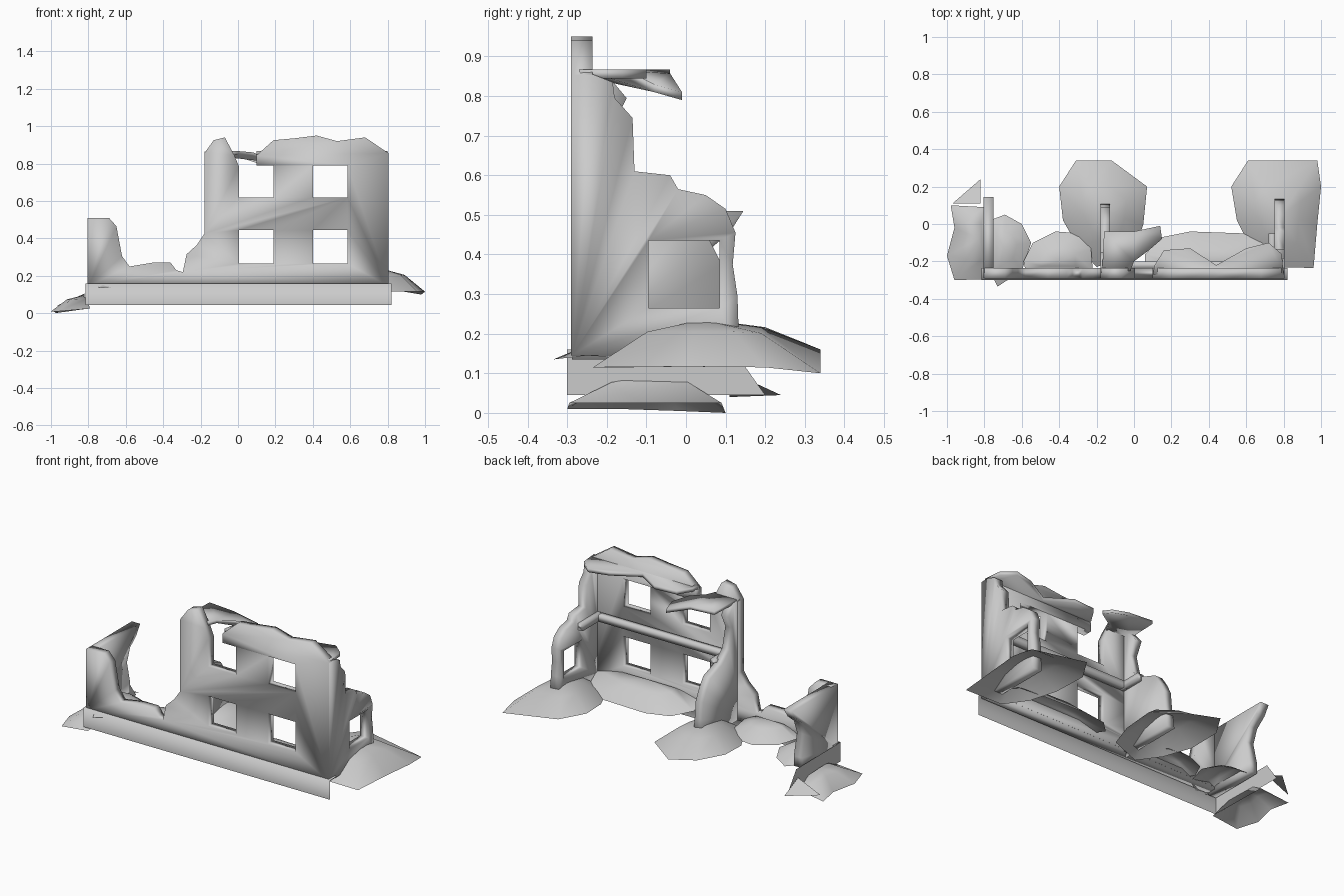
import bpy
import bmesh
from mathutils import Matrix, Vector

if "Cube" in bpy.data.objects:
    bpy.data.objects.remove(bpy.data.objects["Cube"])

ALONG_X = Matrix(((1, 0, 0, 0), (0, 0, -1, 0), (0, 1, 0, 0), (0, 0, 0, 1)))
ALONG_Y = Matrix(((0, 0, 1, 0), (1, 0, 0, 0), (0, 1, 0, 0), (0, 0, 0, 1)))


def smooth(ob):
    """Soft shading all over, as on a worn ruin."""
    bm = bmesh.new()
    bm.from_mesh(ob.data)
    bmesh.ops.remove_doubles(bm, verts=bm.verts, dist=1e-4)
    for f in bm.faces:
        f.smooth = True
    bm.to_mesh(ob.data)
    bm.free()


def add_mesh(name, verts, faces):
    me = bpy.data.meshes.new(name)
    me.from_pydata(verts, [], faces)
    ob = bpy.data.objects.new(name, me)
    bpy.context.collection.objects.link(ob)
    smooth(ob)
    return ob


def box(name, x0, x1, y0, y1, z0, z1):
    bpy.ops.mesh.primitive_cube_add(size=1, location=((x0 + x1) / 2, (y0 + y1) / 2, (z0 + z1) / 2))
    ob = bpy.context.object
    ob.name = name
    ob.scale = (x1 - x0, y1 - y0, z1 - z0)
    smooth(ob)


def rect(u0, u1, v0, v1):
    return [(u0, v0), (u1, v0), (u1, v1), (u0, v1)]


def wall(name, loops, basis, centre, thick):
    """Extruded outline; loops after the first are window holes."""
    cu = bpy.data.curves.new(name, 'CURVE')
    cu.dimensions, cu.fill_mode, cu.extrude = '2D', 'BOTH', thick / 2
    for pts in loops:
        s = cu.splines.new('POLY')
        s.points.add(len(pts) - 1)
        for p, (u, v) in zip(s.points, pts):
            p.co = (u, v, 0, 1)
        s.use_cyclic_u = True
    ob = bpy.data.objects.new(name, cu)
    bpy.context.collection.objects.link(ob)
    ob.matrix_world = Matrix.Translation(centre) @ basis
    bpy.ops.object.select_all(action='DESELECT')
    bpy.context.view_layer.objects.active = ob
    ob.select_set(True)
    bpy.ops.object.convert(target='MESH')
    smooth(bpy.context.object)


def mound(name, edge, peak):
    """Thin rubble sheet: edge loop, raised ring, peak."""
    pk = Vector(peak)
    outer = [Vector(p) for p in edge]
    inner = []
    for p in outer:
        q = p.lerp(pk, 0.5)
        q.z = p.z + (pk.z - p.z) * 0.75
        inner.append(q)
    n = len(outer)
    faces = [(i, (i + 1) % n, n + (i + 1) % n, n + i) for i in range(n)]
    faces += [(n + i, n + (i + 1) % n, 2 * n) for i in range(n)]
    add_mesh(name, outer + inner + [pk], faces)


def slab(name, top, thick):
    n = len(top)
    verts = top + [(x, y, z - thick) for x, y, z in top]
    faces = [tuple(range(n)), tuple(range(2 * n - 1, n - 1, -1))]
    faces += [(i, n + i, n + (i + 1) % n, (i + 1) % n) for i in range(n)]
    add_mesh(name, verts, faces)


# Ruined front wall with windows; upper left window is broken open at the top
front = [(-.8, .15), (-.8, .515), (-.69, .515), (-.65, .47), (-.62, .31), (-.58, .255),
         (-.46, .275), (-.36, .275), (-.33, .235), (-.295, .225), (-.275, .32), (-.22, .37),
         (-.18, .43), (-.18, .86), (-.13, .93), (-.07, .945), (-.02, .85), (.005, .79),
         (.005, .625), (.19, .625), (.19, .795), (.1, .795), (.1, .85), (.19, .93), (.3, .94),
         (.42, .955), (.53, .925), (.68, .945), (.805, .86), (.805, .15)]
wall("front_wall", [front, rect(.005, .19, .27, .45), rect(.4, .585, .27, .45),
                    rect(.4, .585, .625, .795)], ALONG_X, (0, -.263, 0), .055)

# Broken side walls and partition
right = [(-.288, .15), (-.288, .86), (-.235, .86), (-.185, .84), (-.18, .8), (-.135, .75),
         (-.13, .615), (-.04, .605), (-.02, .57), (.05, .555), (.1, .52), (.125, .46),
         (.118, .38), (.13, .3), (.135, .15)]
wall("right_wall", [right, rect(-.095, .085, .27, .44)], ALONG_Y, (.778, 0, 0), .055)
middle = [(-.28, .15), (-.28, .87), (-.2, .86), (-.15, .8), (-.19, .72), (-.16, .6), (-.09, .54),
          (.02, .5), (.06, .44), (.09, .38), (.1, .28), (.12, .15)]
wall("partition_wall", [middle], ALONG_Y, (-.153, 0, 0), .05)
left = [(-.288, .14), (-.288, .515), (.145, .515), (.11, .46), (.05, .41), (.02, .33), (.05, .2),
        (.05, .14)]
wall("left_wall", [left], ALONG_Y, (-.778, 0, 0), .055)

# Hollow plinth: front and top faces, and a broken left side face
add_mesh("front_plinth", [(x, y, z) for x in (-.815, .82)
                          for y, z in ((-.3, .05), (-.3, .165), (-.235, .165))],
         [(0, 3, 4, 1), (1, 4, 5, 2)])
add_mesh("left_plinth", [(-.815, -.3, .05), (-.815, -.3, .165), (-.815, .12, .163),
                         (-.815, .2, .05)], [(0, 1, 2, 3)])

# Remains of the floor between storeys
box("floor_ledge", -.14, .76, -.24, -.2, .515, .555)
box("floor_ledge_right", .72, .76, -.24, -.05, .515, .555)
box("floor_ledge_left", -.14, -.1, -.24, -.09, .515, .555)

# Remains of the top floor
slab("right_roof_slab", [(.1, -.27, .872), (.11, -.22, .872), (.16, -.14, .872), (.3, -.13, .872),
                         (.44, -.22, .872), (.6, -.13, .872), (.72, -.1, .872),
                         (.79, -.16, .872), (.8, -.27, .872)][::-1], .022)
slab("tower_roof_slab", [(-.17, -.25, .872), (-.02, -.25, .872), (0, -.2, .872), (.08, -.14, .865),
                         (.15, -.08, .835), (.14, -.01, .815), (0, -.04, .862),
                         (-.16, -.04, .872)], .02)

# Two large rubble mounds
mound("rubble_right", [(.98, .34, .105), (.61, .34, .165), (.52, .2, .17), (.55, .02, .15),
                       (.62, -.12, .13), (.72, -.23, .12), (.96, -.235, .12), (.98, 0, .122),
                       (1, .2, .12)], (.78, .04, .24))
mound("rubble_middle", [(-.12, .34, .12), (-.31, .34, .165), (-.4, .2, .17), (-.38, .02, .15),
                        (-.3, -.12, .13), (-.2, -.23, .12), (0, -.15, .12), (.05, 0, .122),
                        (.07, .2, .12)], (-.15, .06, .24))

# Rubble banked against the inside of the front wall
mound("rubble_inner_right", [(.76, -.25, .2), (.72, -.09, .16), (.58, -.05, .14), (.3, -.04, .14),
                             (.15, -.07, .15), (.06, -.16, .17), (.06, -.25, .2)], (.4, -.21, .25))
mound("rubble_inner_left", [(-.22, -.25, .17), (-.23, -.13, .16), (-.28, -.05, .14),
                            (-.42, -.04, .14), (-.54, -.1, .15), (-.59, -.2, .16),
                            (-.58, -.25, .17)], (-.4, -.2, .23))
mound("rubble_left_corner", [(-.55, -.1, .14), (-.6, 0, .13), (-.69, .05, .12), (-.77, .02, .14),
                             (-.77, -.25, .15), (-.73, -.335, .14), (-.6, -.25, .15)],
      (-.7, -.12, .2))

# Low rubble outside the left wall
mound("rubble_left_outer", [(-.79, -.295, .03), (-.8, .09, .03), (-.98, .1, .005), (-.96, -.02, .01),
                            (-1, -.17, .015), (-.96, -.3, .015)], (-.83, -.08, .1))
add_mesh("rubble_left_shard", [(-.97, .11, .045), (-.82, .11, .11), (-.82, .24, .05)], [(0, 2, 1)])

# Settle on the ground
bpy.context.view_layer.update()
low = min((o.matrix_world @ v.co).z for o in bpy.data.objects for v in o.data.vertices)
for o in bpy.data.objects:
    o.location.z -= low
